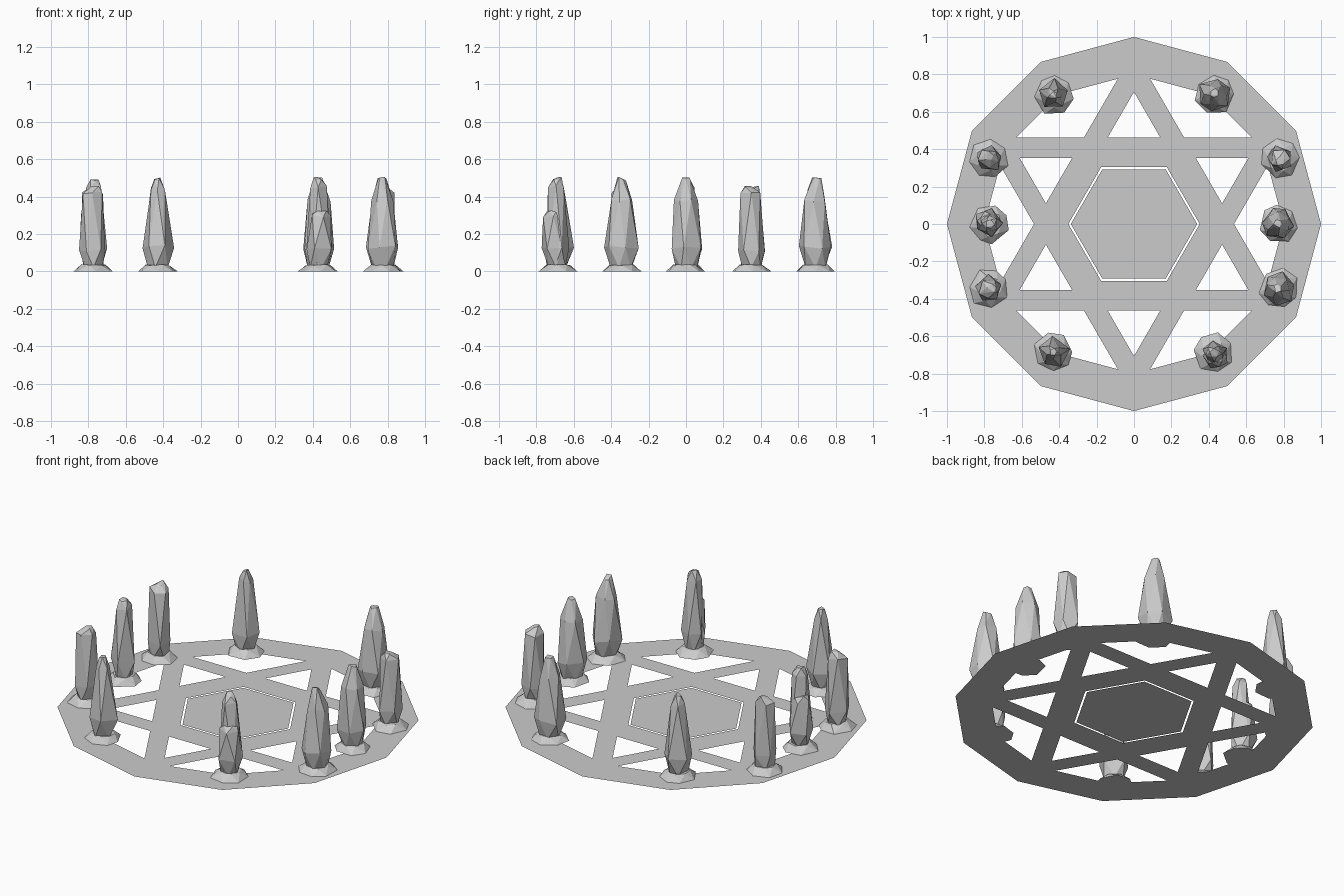
import bpy, bmesh, random
from math import sin, cos, pi, radians, sqrt

if "Cube" in bpy.data.objects:
    bpy.data.objects.remove(bpy.data.objects["Cube"])

random.seed(7)


def polar(r, deg):
    return (r * cos(radians(deg)), r * sin(radians(deg)))


def ngon(n, r, start=0):
    return [polar(r, start + 360 * i / n) for i in range(n)]


def turn(pts, deg):
    c, s = cos(radians(deg)), sin(radians(deg))
    return [(x * c - y * s, x * s + y * c) for x, y in pts]


def flat_sheet(name, loops):
    """Filled planar outline, inner loops become holes."""
    cu = bpy.data.curves.new(name, 'CURVE')
    cu.dimensions = '2D'
    cu.fill_mode = 'BOTH'
    for loop in loops:
        sp = cu.splines.new('POLY')
        sp.points.add(len(loop) - 1)
        for p, (x, y) in zip(sp.points, loop):
            p.co = (x, y, 0, 1)
        sp.use_cyclic_u = True
    ob = bpy.data.objects.new(name, cu)
    bpy.context.collection.objects.link(ob)
    bpy.ops.object.select_all(action='DESELECT')
    ob.select_set(True)
    bpy.context.view_layer.objects.active = ob
    bpy.ops.object.convert(target='MESH')
    me = bpy.context.object.data
    bm = bmesh.new()
    bm.from_mesh(me)
    bmesh.ops.remove_doubles(bm, verts=bm.verts, dist=1e-5)
    for f in bm.faces:
        f.normal_update()
        if f.normal.z < 0:
            f.normal_flip()
    bmesh.ops.dissolve_limit(bm, angle_limit=0.01, verts=bm.verts, edges=bm.edges)
    bm.to_mesh(me)
    bm.free()


# Star plate: twelve-sided disc pierced by tip triangles and rim openings
IN, OUT, RIM = 0.353, 0.463, 0.80
tip_half = (2 * IN - OUT) / sqrt(3)
tip = [(-tip_half, OUT), (tip_half, OUT), (0, 2 * IN)]
# rim opening at 0 degrees, mirrored in y
k = RIM * sin(radians(30)) / (RIM * (1 - cos(radians(30))))
ty = (2 * OUT - RIM) / (sqrt(3) - 1 / k)
tx = RIM - ty / k
opening = [(2 * OUT / sqrt(3), 0)]
# band edge x*cos30 + y*sin(-30) = OUT meets the inner rim edge
ry = (RIM * cos(radians(30)) - OUT) / (0.5 + cos(radians(30)) / k)
rx = RIM - ry / k
opening += [(rx, -ry), (RIM, 0), (rx, ry)]
holes = [turn(h, 60 * i) for i in range(6) for h in (tip, opening)]
flat_sheet("star_plate", [ngon(12, 1.0)] + holes + [ngon(6, 0.351)])
flat_sheet("centre_hexagon", [ngon(6, 0.338)])


def hull(bm, rings, sides, ox, oy, jitter):
    """Faceted convex stone through staggered, jittered rings (z, radius, dx, dy)."""
    verts = []
    spin = random.uniform(0, 360)
    for j, (z, r, dx, dy) in enumerate(rings):
        for i in range(sides):
            a = spin + 360 * (i + 0.5 * (j % 2)) / sides + random.uniform(-9, 9)
            x, y = polar(r * random.uniform(1 - jitter, 1 + jitter * 0.5), a)
            dz = 0 if z == 0 else random.uniform(-0.5, 0.5) * min(0.02, z * 0.2)
            verts.append(bm.verts.new((ox + dx + x, oy + dy + y, z + dz)))
    res = bmesh.ops.convex_hull(bm, input=verts)
    dead = {g for g in res["geom_interior"] + res["geom_unused"]
            if isinstance(g, bmesh.types.BMVert)}
    bmesh.ops.delete(bm, geom=list(dead), context='VERTS')


def stone(name, parts, x, y):
    bm = bmesh.new()
    for rings, sides, jitter in parts:
        hull(bm, rings, sides, x, y, jitter)
    bmesh.ops.recalc_face_normals(bm, faces=bm.faces)
    me = bpy.data.meshes.new(name)
    bm.to_mesh(me)
    bm.free()
    ob = bpy.data.objects.new(name, me)
    bpy.context.collection.objects.link(ob)


def shape(kind, lx, ly):
    """Crystal bodies; (lx, ly) is the side the shoulder or lean goes to."""
    if kind == "taper":
        return [([(0.02, 0.06, 0, 0), (0.13, 0.094, 0, 0), (0.38, 0.062, 0, 0),
                  (0.495, 0.024, lx * 0.01, ly * 0.01)], 6, 0.12)]
    if kind == "slender":
        return [([(0.02, 0.055, 0, 0), (0.13, 0.088, 0, 0), (0.44, 0.042, 0, 0),
                  (0.495, 0.02, 0, 0)], 5, 0.12)]
    if kind == "blunt":
        return [([(0.02, 0.055, 0, 0), (0.11, 0.075, 0, 0), (0.42, 0.058, 0, 0),
                  (0.452, 0.025, lx * 0.015, ly * 0.015)], 5, 0.12)]
    # stepped: tall core with a lower shoulder
    return [([(0.02, 0.05, 0, 0), (0.13, 0.07, 0, 0), (0.45, 0.046, 0, 0),
              (0.495, 0.025, 0, 0)], 5, 0.1),
            ([(0.02, 0.05, 0, 0), (0.12, 0.075, lx * 0.02, ly * 0.02),
              (0.30, 0.058, lx * 0.022, ly * 0.022),
              (0.33, 0.04, lx * 0.02, ly * 0.02)], 5, 0.1)]


# Ring of ten standing crystals, each in a low splayed footing
crystals = [
    (0.43, 0.69, "taper", 0, 1), (-0.43, 0.69, "slender", 0, 0),
    (0.78, 0.35, "blunt", 0, -1), (-0.775, 0.35, "blunt", 0, 1),
    (0.77, 0.0, "taper", 0, 0), (-0.77, 0.0, "stepped", -0.7, 0.7),
    (0.775, -0.345, "taper", -1, 0), (-0.775, -0.345, "blunt", 1, 0),
    (0.43, -0.69, "stepped", 0.5, -0.9), (-0.43, -0.685, "slender", 0, 0),
]
for n, (x, y, kind, lx, ly) in enumerate(crystals, 1):
    stone(f"crystal_{n}", shape(kind, lx, ly), x, y)
    stone(f"crystal_footing_{n}",
          [([(0, 0.108, 0, 0), (0.035, 0.066, 0, 0)], 7, 0.08)], x, y)
